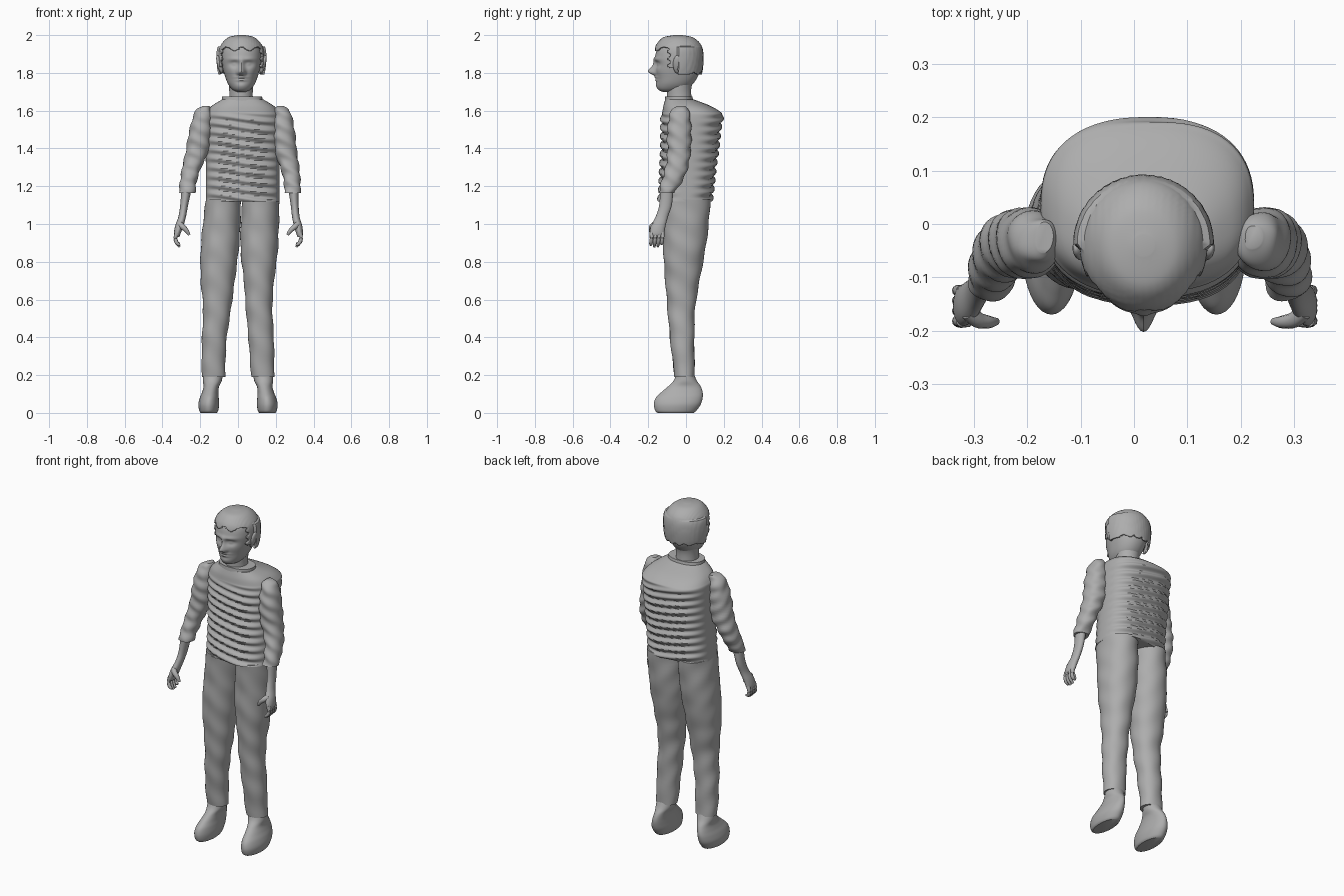
import bpy, bmesh, math
from mathutils import Vector

if "Cube" in bpy.data.objects:
    bpy.data.objects.remove(bpy.data.objects["Cube"])

GREY = (0.42, 0.42, 0.42, 1)
grey = bpy.data.materials.new("plain_grey")
grey.use_nodes = True
grey.diffuse_color = GREY
grey.node_tree.nodes["Principled BSDF"].inputs["Base Color"].default_value = GREY
MID = 0.025  # body centre line


def finish(bm, name, angle=40):
    bmesh.ops.recalc_face_normals(bm, faces=bm.faces)
    mesh = bpy.data.meshes.new(name)
    bm.to_mesh(mesh)
    bm.free()
    mesh.materials.append(grey)
    ob = bpy.data.objects.new(name, mesh)
    bpy.context.collection.objects.link(ob)
    bpy.ops.object.select_all(action='DESELECT')
    ob.select_set(True)
    bpy.context.view_layer.objects.active = ob
    bpy.ops.object.shade_smooth_by_angle(angle=math.radians(angle))
    return ob


def spline(secs, sub):
    """Catmull-Rom through tuples of numbers."""
    out = []
    for i in range(len(secs) - 1):
        a, b, c, d = (secs[max(i - 1, 0)], secs[i], secs[i + 1],
                      secs[min(i + 2, len(secs) - 1)])
        for k in range(sub):
            t = k / sub
            out.append([q + 0.5 * t * (r - p + t * (2*p - 5*q + 4*r - s + t * (3*(q - r) + s - p)))
                        for p, q, r, s in zip(a, b, c, d)])
    return out + [list(secs[-1])]


def loft(name, secs, n=40, sub=6, power=2, shape=None, keep=None):
    """Stack oval rings; a section is (z, centre x, half width, y front, y back)."""
    bm = bmesh.new()
    rings = []
    for z, cx, hw, y0, y1 in spline(secs, sub):
        ring = []
        for i in range(n):
            a = 2 * math.pi * i / n
            c, s = math.cos(a), math.sin(a)
            x = cx + hw * math.copysign(abs(c) ** (2 / power), c)
            y = (y0 + y1) / 2 + (y1 - y0) / 2 * math.copysign(abs(s) ** (2 / power), s)
            ring.append(bm.verts.new(shape(x, y, z, s) if shape else (x, y, z)))
        rings.append(ring)
    for r, q in zip(rings, rings[1:]):
        for i in range(n):
            bm.faces.new((r[i], r[(i + 1) % n], q[(i + 1) % n], q[i]))
    bm.faces.new(rings[0])
    bm.faces.new(rings[-1])
    if keep:
        bad = [f for f in bm.faces if not keep(f.calc_center_median())]
        bmesh.ops.delete(bm, geom=bad, context='FACES')
    return finish(bm, name)


def tube(name, points, radii):
    """Round finger-like tube along points."""
    bm = bmesh.new()
    path = spline([(*p, r) for p, r in zip(points, radii)], 4)
    rings = []
    for i, (*p, r) in enumerate(path):
        d = Vector(path[min(i + 1, len(path) - 1)][:3]) - Vector(path[max(i - 1, 0)][:3])
        q = d.to_track_quat('Z', 'Y')
        rings.append([bm.verts.new(Vector(p) + q @ Vector((r * math.cos(a), r * math.sin(a), 0)))
                      for a in (2 * math.pi * k / 10 for k in range(10))])
    for r, q in zip(rings, rings[1:]):
        for i in range(10):
            bm.faces.new((r[i], r[(i + 1) % 10], q[(i + 1) % 10], q[i]))
    bm.faces.new(rings[0])
    bm.faces.new(rings[-1])
    return finish(bm, name, 70)


# Ribbed sweater: folds run around front and back, fading on the sides
def folds(x, y, z, s):
    fade = max(0, min(1, (1.59 - z) / 0.04))
    wave = math.sin(2 * math.pi * z / 0.047 + 5 * x + 2 * math.sin(9 * x))
    return x, y + math.copysign(abs(s) ** 0.7, s) * 0.009 * fade * wave, z


loft("sweater", [
    (1.12, MID, .195, -.145, .135), (1.2, MID, .195, -.14, .145), (1.3, MID, .195, -.135, .155),
    (1.4, MID, .198, -.13, .17), (1.5, MID, .2, -.13, .18), (1.57, MID, .2, -.13, .195),
    (1.595, MID, .192, -.125, .18), (1.625, MID, .165, -.12, .13), (1.66, MID, .108, -.11, .04)],
    n=72, sub=14, power=2.5, shape=folds)
loft("collar", [(1.645, .022, .108, -.113, .04), (1.675, .022, .106, -.11, .033)], sub=2, power=2.3)
loft("neck", [(1.62, .016, .066, -.1, .035), (1.68, .016, .062, -.1, .028),
              (1.73, .016, .064, -.1, .03), (1.79, .016, .07, -.09, .05)])

# Head with the face pushed out of the front by soft bumps:
# (offset x, z, spread x, spread z, height), each mirrored
HEAD_X = 0.018
BUMPS = [(0, 1.808, .013, .014, .036), (0, 1.838, .010, .022, .016), (.014, 1.8, .007, .008, .012),
         (.038, 1.847, .018, .011, -.013), (.038, 1.846, .010, .006, .007),
         (.036, 1.872, .026, .008, .006), (0, 1.777, .022, .004, .008), (0, 1.762, .018, .005, .008),
         (0, 1.732, .022, .013, .007), (.055, 1.81, .02, .02, .005)]


def face(x, y, z, s):
    if s < 0:
        for bx, bz, sx, sz, h in BUMPS:
            for side in ((1, -1) if bx else (1,)):
                dx, dz = (x - HEAD_X - side * bx) / sx, (z - bz) / sz
                y -= h * min(1, -2 * s) * math.exp(-(dx * dx + dz * dz) / 2)
    return x, y, z


loft("head", [
    (1.7, HEAD_X, .025, -.125, -.03), (1.712, HEAD_X, .048, -.145, 0), (1.74, HEAD_X, .07, -.153, .035),
    (1.78, HEAD_X, .086, -.156, .062), (1.83, HEAD_X, .1, -.16, .076), (1.88, HEAD_X, .106, -.163, .08),
    (1.93, HEAD_X, .1, -.152, .074), (1.965, HEAD_X, .075, -.125, .05), (1.985, HEAD_X, .03, -.07, 0)],
    n=128, sub=9, power=2.15, shape=face)


# Hair shell: strands combed down, wider behind the ears, ragged hairline
def strands(x, y, z, s):
    wide = 1.1 if y > -.045 and z < 1.94 else 1
    lock = .0025 * math.sin(x * 230 + 20 * z) * min(1, (2 - z) * 20)
    return HEAD_X + (x - HEAD_X) * wide, y + math.copysign(lock, s), z


def hairline(c):
    if c.y < -.09 + .008 * math.sin(c.z * 160):
        return c.z > 1.928 + .01 * math.sin(c.x * 75)
    low = 1.83 if c.y < -.045 else 1.795
    return c.z > low + .006 * math.sin(c.x * 130)


hair = loft("hair", [
    (1.77, HEAD_X, .106, -.165, .078), (1.82, HEAD_X, .116, -.168, .087), (1.88, HEAD_X, .12, -.168, .091),
    (1.93, HEAD_X, .116, -.163, .085), (1.965, HEAD_X, .096, -.145, .066),
    (1.99, HEAD_X, .065, -.115, .03), (2.0, HEAD_X, .02, -.06, -.02)],
    n=96, sub=10, shape=strands, keep=hairline)
shell = hair.modifiers.new("thickness", 'SOLIDIFY')
shell.thickness = .01
shell.offset = -1

# Ears
for side, word in ((1, "left"), (-1, "right")):
    bm = bmesh.new()
    bmesh.ops.create_uvsphere(bm, u_segments=20, v_segments=12, radius=1)
    for v in bm.verts:
        v.co = (HEAD_X + side * (.115 + .012 * v.co.z) + .014 * v.co.x,
                -.045 + .024 * v.co.y, 1.845 + .048 * v.co.z)
    finish(bm, word + "_ear")


def bend(side, x, z):
    """Right arm mirrors the left one but hangs a little further out."""
    return x if side > 0 else 2 * MID - x - .07 * (1.6 - z)


# Arms: sleeve, forearm with palm, fingers and thumb
def crumple(x, y, z, s):
    return x + .003 * math.sin(z * 75 + y * 50), y + .004 * s * math.sin(z * 90 + x * 40), z


for side, word in ((1, "left"), (-1, "right")):
    def arm(name, secs, **kw):
        loft(word + name, [(z, bend(side, x, z), w, a, b) for z, x, w, a, b in secs], **kw)

    arm("_sleeve", [(1.625, .222, .016, -.05, 0), (1.605, .232, .038, -.075, .012),
                    (1.55, .238, .052, -.092, .024), (1.47, .243, .06, -.1, .028),
                    (1.38, .252, .06, -.098, .024), (1.3, .274, .05, -.108, .01),
                    (1.23, .286, .044, -.128, -.018), (1.165, .289, .043, -.145, -.062)],
        n=36, sub=7, power=2.2, shape=crumple)
    arm("_forearm", [(1.2, .292, .028, -.135, -.065), (1.1, .3, .021, -.142, -.075),
                     (1.04, .306, .02, -.16, -.095), (.99, .318, .022, -.185, -.108),
                     (.95, .326, .018, -.192, -.115), (.932, .326, .012, -.188, -.12)], n=24)
    for i in range(4):
        y = -.182 + .019 * i
        drop = (.888, .878, .88, .895)[i]
        pts = [(.328, y, .955), (.334, y, .925), (.325, y - .003, .9), (.308, y - .005, drop)]
        tube(f"{word}_finger_{i + 1}", [(bend(side, px, pz), py, pz) for px, py, pz in pts],
             (.011, .0105, .01, .006))
    pts = [(.318, -.165, 1.0), (.3, -.18, .985), (.278, -.184, .965), (.262, -.183, .942)]
    tube(word + "_thumb", [(bend(side, px, pz), py, pz) for px, py, pz in pts],
         (.016, .015, .012, .007))

# Trousers: centre line and half width differ slightly per leg
DEPTH = {1.13: (-.13, .13), .98: (-.122, .118), .85: (-.12, .1), .7: (-.11, .072),
         .55: (-.098, .048), .38: (-.083, .044), .19: (-.06, .046)}
LEGS = {"left": [(.122, .098), (.115, .101), (.112, .098), (.111, .08), (.112, .07), (.123, .067), (.131, .061)],
        "right": [(-.077, .093), (-.088, .1), (-.098, .1), (-.107, .09), (-.111, .074), (-.126, .065), (-.13, .062)]}


def cloth(x, y, z, s):
    return x + .002 * math.sin(z * 45 + y * 25), y + .002 * math.sin(z * 38 + x * 30), z


for word, widths in LEGS.items():
    loft(word + "_trouser_leg", [(z, x, w, *d) for (z, d), (x, w) in zip(DEPTH.items(), widths)],
         n=44, sub=8, power=2.15, shape=cloth)

# Shoes
for side, word in ((1, "left"), (-1, "right")):
    foot = [(0, .155, .042, -.15, .04), (.012, .155, .05, -.163, .055), (.045, .155, .055, -.17, .078),
            (.08, .152, .05, -.16, .088), (.11, .147, .043, -.13, .088), (.14, .141, .041, -.095, .078),
            (.17, .136, .05, -.066, .058), (.21, .132, .052, -.05, .04)]
    loft(word + "_shoe", [(z, side * x, w, a, b) for z, x, w, a, b in foot], n=40)
